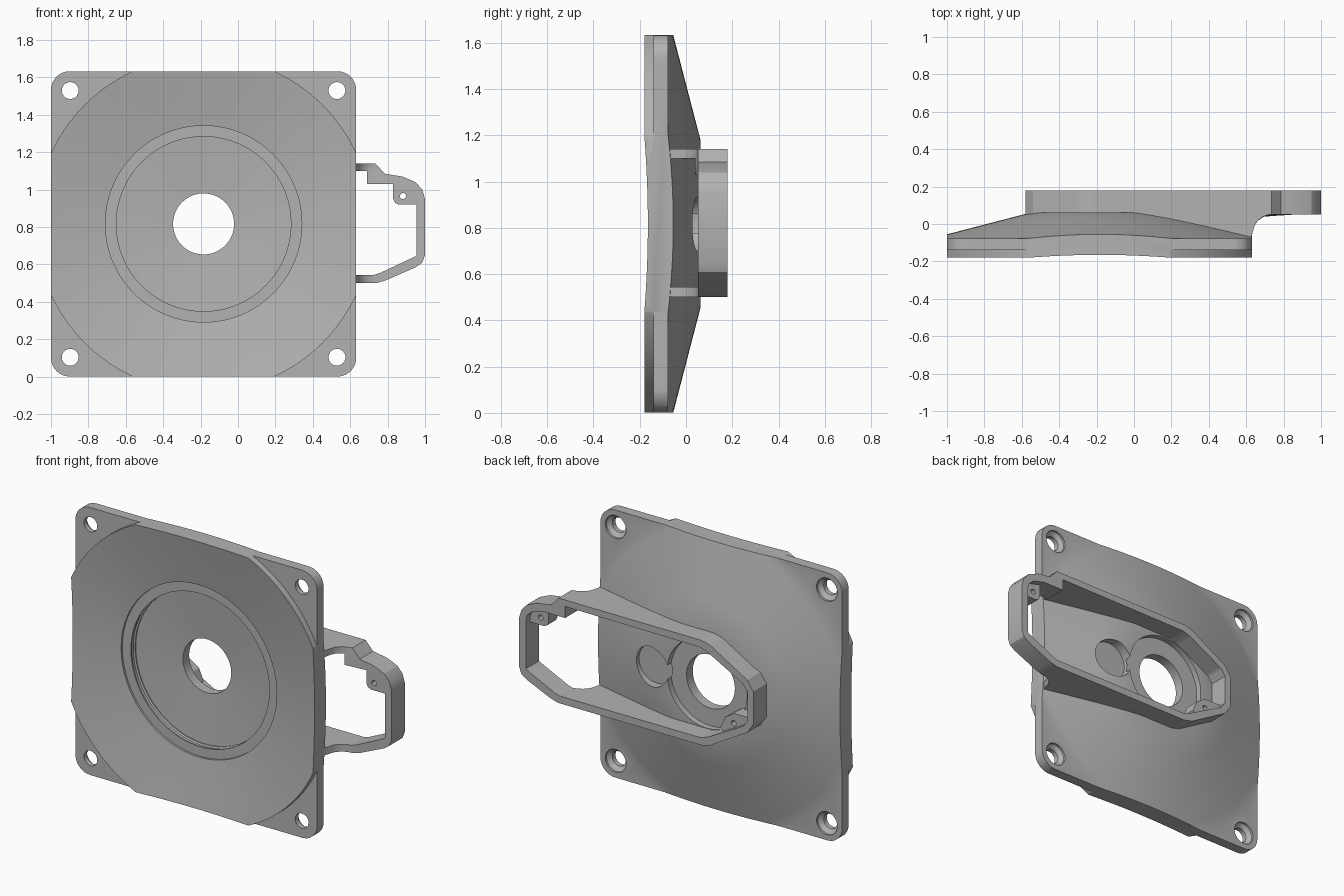
import bpy, bmesh, math
from mathutils import Vector

CX, CZ = -0.184, 0.817   # centre of the plate

if "Cube" in bpy.data.objects:
    bpy.data.objects.remove(bpy.data.objects["Cube"], do_unlink=True)

grey = bpy.data.materials.new("plain grey")
grey.use_nodes = True
colour = (0.45, 0.45, 0.45, 1)
grey.diffuse_color = colour
grey.node_tree.nodes["Principled BSDF"].inputs["Base Color"].default_value = colour


def finish(bm, name):
    bmesh.ops.recalc_face_normals(bm, faces=bm.faces)
    mesh = bpy.data.meshes.new(name)
    bm.to_mesh(mesh)
    bm.free()
    mesh.materials.append(grey)
    ob = bpy.data.objects.new(name, mesh)
    bpy.context.collection.objects.link(ob)
    return ob


def activate(ob):
    bpy.ops.object.select_all(action='DESELECT')
    ob.select_set(True)
    bpy.context.view_layer.objects.active = ob


def smooth(ob):
    activate(ob)
    bpy.ops.object.shade_smooth_by_angle(angle=math.radians(25))


def lathe(name, profile, x, z, steps):
    """Spin (radius, y) points about the y axis; radius 0 closes an end."""
    bm = bmesh.new()
    verts = [bm.verts.new((x + r, y, z)) for r, y in profile]
    edges = [bm.edges.new((a, b)) for a, b in zip(verts, verts[1:])]
    if profile[0][0] > 0:
        edges.append(bm.edges.new((verts[-1], verts[0])))
    bmesh.ops.spin(bm, geom=verts + edges, cent=(x, 0, z), axis=(0, 1, 0),
                   angle=math.tau, steps=steps)
    bmesh.ops.remove_doubles(bm, verts=bm.verts, dist=0.0003)
    return finish(bm, name)


def boolean(ob, cutter, operation):
    cutter.hide_render = True
    mod = ob.modifiers.new("cut", 'BOOLEAN')
    mod.operation, mod.solver, mod.object = operation, 'EXACT', cutter
    activate(ob)
    bpy.ops.object.modifier_apply(modifier="cut")
    bpy.data.objects.remove(cutter, do_unlink=True)


def cone_y(r):
    """Depth of the conical back, flat near the middle."""
    return min(0.062, -0.077 + 0.26 * (0.9 - r))


# Dished plate: turned profile trimmed to a rounded square
back_rings = [(r, cone_y(r)) for r in (0.9, 0.85, 0.8, 0.65, 0.5, 0.365)]
plate = lathe("dished_plate", [
    (0.163, -0.035), (0.467, -0.055), (0.467, -0.062), (0.476, -0.067),
    (0.476, -0.088), (0.467, -0.093), (0.467, -0.102), (0.525, -0.102),
    (0.525, -0.114), (0.65, -0.135), (0.8, -0.162), (0.9, -0.18),
    (0.9, -0.14), (1.25, -0.14), (1.25, -0.077)] + back_rings + [
    (0.27, 0.062), (0.27, 0.025), (0.163, 0.025)], CX, CZ, 128)

bm = bmesh.new()
half, corner = 0.816, 0.1
outline = []
for quarter in range(4):
    mid = math.radians(45 + 90 * quarter)
    ox = math.copysign(half - corner, math.cos(mid))
    oz = math.copysign(half - corner, math.sin(mid))
    for i in range(9):
        a = math.radians(90 * quarter + 90 * i / 8)
        outline.append(bm.verts.new((CX + ox + corner * math.cos(a), -0.4,
                                     CZ + oz + corner * math.sin(a))))
face = bm.faces.new(outline)
top = bmesh.ops.extrude_face_region(bm, geom=[face])["geom"]
bmesh.ops.translate(bm, vec=(0, 0.8, 0),
                    verts=[v for v in top if isinstance(v, bmesh.types.BMVert)])
boolean(plate, finish(bm, "square_cutter"), 'INTERSECT')

# Countersunk corner screw holes
for sx in (-1, 1):
    for sz in (-1, 1):
        cutter = lathe("hole_cutter", [(0, -0.3), (0.045, -0.3), (0.045, -0.11),
                                       (0.07, -0.09), (0.07, 0.1), (0, 0.1)],
                       CX + sx * 0.713, CZ + sz * 0.713, 32)
        boolean(plate, cutter, 'DIFFERENCE')

# Round blind pocket in the back
pocket = lathe("pocket_cutter", [(0, 0.002), (0.12, 0.002), (0.12, 0.3), (0, 0.3)],
               0.195, CZ, 48)
boolean(plate, pocket, 'DIFFERENCE')
smooth(plate)

# Bracket frame: outer (x, z) paired with inner (x, z)
keys = [
    (0.63, 1.14, 0.63, 1.1), (0.735, 1.14, 0.69, 1.1),
    (0.785, 1.085, 0.69, 1.03), (0.88, 1.07, 0.83, 1.03),
    (0.95, 1.04, 0.91, 1.01), (0.985, 1.0, 0.945, 0.98),
    (1.0, 0.95, 0.955, 0.95), (1.0, 0.65, 0.955, 0.65),
    (0.985, 0.61, 0.95, 0.645), (0.95, 0.585, 0.92, 0.63),
    (0.79, 0.515, 0.76, 0.555), (0.74, 0.5, 0.73, 0.545),
    (0.63, 0.5, 0.63, 0.545)]
far_end = [(-0.23, 0.5, -0.22, 0.545), (-0.29, 0.515, -0.27, 0.56),
           (-0.54, 0.66, -0.51, 0.69), (-0.58, 0.72, -0.54, 0.73)]
keys += far_end + [(a, 1.64 - b, c, 1.64 - d) for a, b, c, d in reversed(far_end)]


def underside(x, z):
    if x < 0.629:
        return cone_y(math.hypot(x - CX, z - CZ)) - 0.03
    if x < 0.74:   # rounded gusset beside the plate edge
        return -0.06 + math.sqrt(max(0, 0.112 ** 2 - (0.742 - x) ** 2))
    return 0.052


bm = bmesh.new()
rings = []
for k, key in enumerate(keys):
    a, b = Vector(key), Vector(keys[(k + 1) % len(keys)])
    count = max(1, round((b - a).length / 0.02)) if min(a[0], b[0]) < 0.74 else 1
    for i in range(count):
        ox, oz, ix, iz = a.lerp(b, i / count)
        rings.append([bm.verts.new(p) for p in (
            (ox, underside(ox, oz), oz), (ox, 0.18, oz),
            (ix, 0.18, iz), (ix, underside(ix, iz), iz))])
for k, ring in enumerate(rings):
    after = rings[(k + 1) % len(rings)]
    for i in range(4):
        j = (i + 1) % 4
        bm.faces.new((ring[i], ring[j], after[j], after[i]))
smooth(finish(bm, "bracket_frame"))


# Screw tabs inside the two ends of the frame
def tab(name, points, low, high, hole):
    bm = bmesh.new()
    face = bm.faces.new([bm.verts.new((x, low, z)) for x, z in points])
    new = bmesh.ops.extrude_face_region(bm, geom=[face])["geom"]
    bmesh.ops.translate(bm, vec=(0, high - low, 0),
                        verts=[v for v in new if isinstance(v, bmesh.types.BMVert)])
    ob = finish(bm, name)
    cutter = lathe("tab_cutter", [(0, -0.3), (0.016, -0.3), (0.016, 0.3), (0, 0.3)],
                   hole[0], hole[1], 16)
    boolean(ob, cutter, 'DIFFERENCE')
    smooth(ob)


tab("left_screw_tab", [(0.83, 1.04), (0.83, 0.95), (0.84, 0.93), (0.86, 0.92),
                       (0.97, 0.92), (0.97, 0.97), (0.92, 1.02)],
    0.052, 0.14, (0.882, 0.966))
tab("right_screw_tab", [(-0.53, 0.69), (-0.36, 0.59), (-0.33, 0.62),
                        (-0.36, 0.69), (-0.42, 0.73), (-0.55, 0.73)],
    0.05, 0.14, (-0.42, 0.67))
